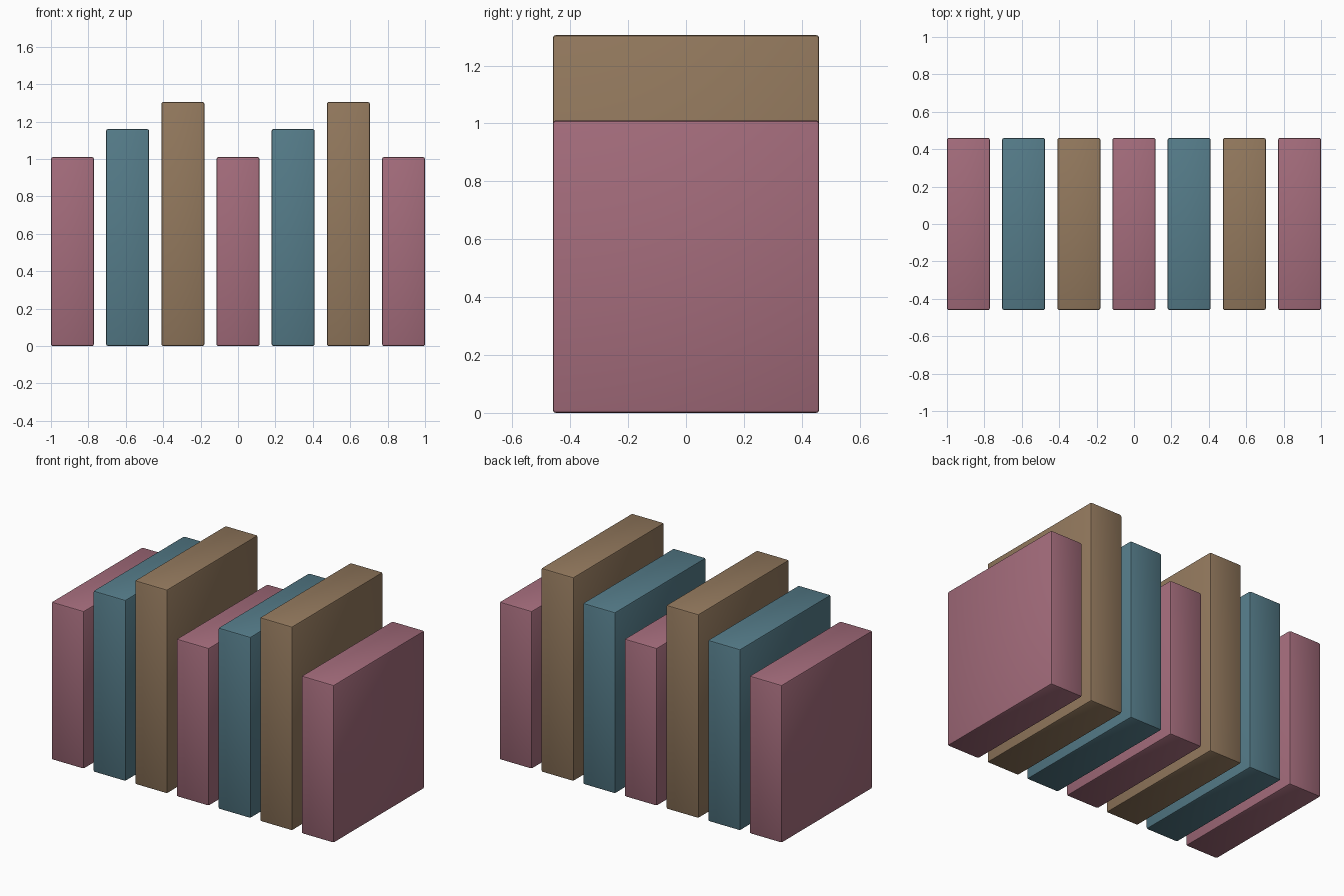
import bpy
import bmesh
import math

default_cube = bpy.data.objects.get("Cube")
if default_cube:
    bpy.data.objects.remove(default_cube, do_unlink=True)


def make_material(name, colour):
    mat = bpy.data.materials.new(name)
    mat.use_nodes = True
    mat.diffuse_color = (*colour, 1)
    mat.node_tree.nodes["Principled BSDF"].inputs["Base Color"].default_value = (*colour, 1)
    return mat


# Three repeating slab types: height and colour
SLABS = [
    ("short_slab", 1.01, make_material("dusty rose", (0.37, 0.15, 0.20))),
    ("medium_slab", 1.16, make_material("slate teal", (0.09, 0.20, 0.25))),
    ("tall_slab", 1.305, make_material("warm tan", (0.29, 0.19, 0.11))),
]
COUNT = 7
WIDTH, DEPTH = 0.23, 0.92
PITCH = (2 - WIDTH) / (COUNT - 1)


def make_slab(name, x, height, mat):
    bm = bmesh.new()
    bmesh.ops.create_cube(bm, size=1)
    bmesh.ops.scale(bm, vec=(WIDTH, DEPTH, height), verts=bm.verts)
    bmesh.ops.translate(bm, vec=(0, 0, height / 2), verts=bm.verts)
    mesh = bpy.data.meshes.new(name)
    bm.to_mesh(mesh)
    bm.free()
    mesh.materials.append(mat)
    slab = bpy.data.objects.new(name, mesh)
    slab.location.x = x
    bpy.context.collection.objects.link(slab)
    # Softly rounded edges
    bevel = slab.modifiers.new("rounded_edges", "BEVEL")
    bevel.width = 0.01
    bevel.segments = 2
    bpy.ops.object.select_all(action="DESELECT")
    slab.select_set(True)
    bpy.context.view_layer.objects.active = slab
    bpy.ops.object.modifier_apply(modifier=bevel.name)
    bpy.ops.object.shade_smooth_by_angle(angle=math.radians(30))


# Row of slabs from right to left
for i in range(COUNT):
    kind, height, mat = SLABS[i % len(SLABS)]
    make_slab(f"{kind}_{i // len(SLABS) + 1}", -1 + WIDTH / 2 + i * PITCH, height, mat)
